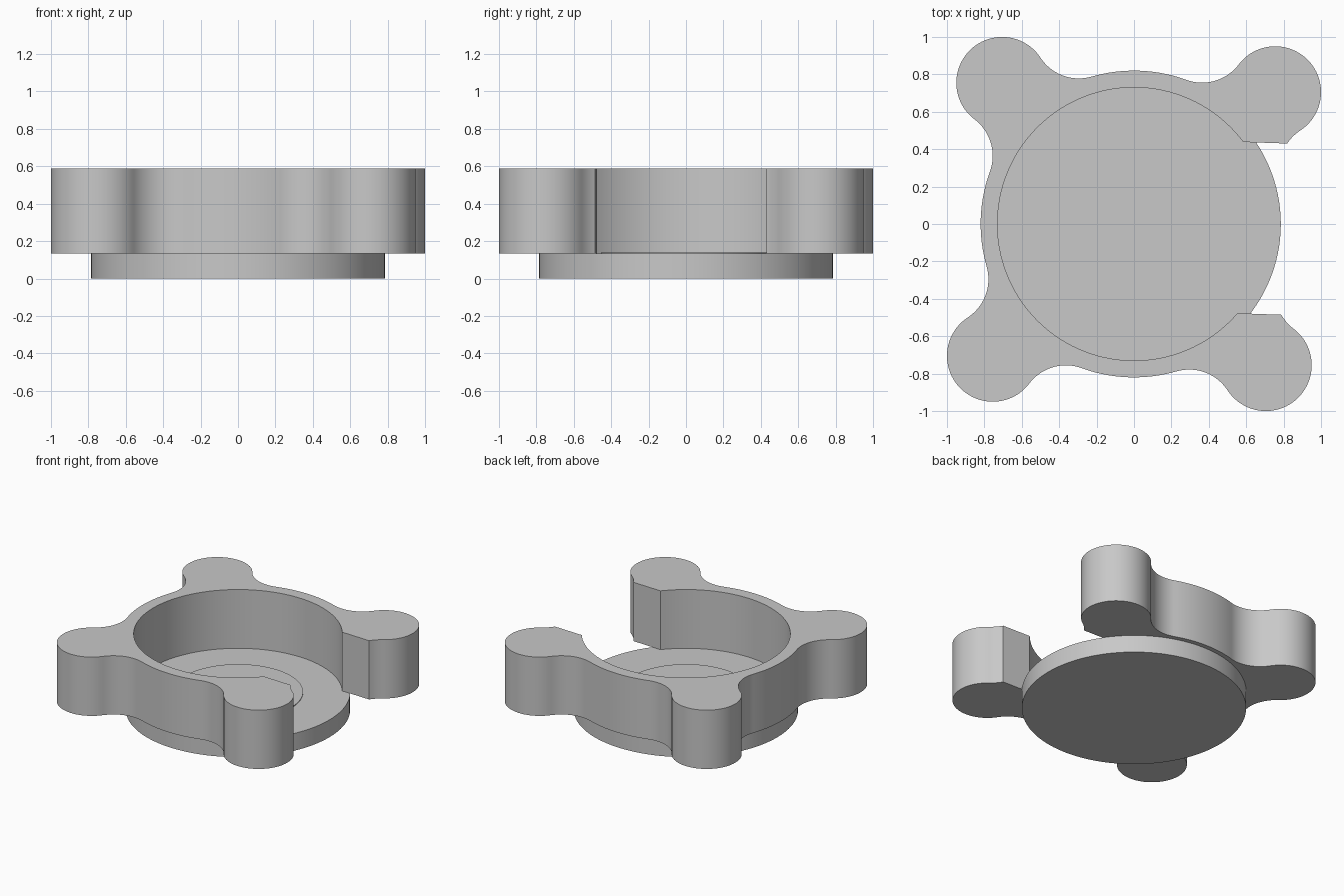
import bpy, bmesh
from math import sin, cos, tau, pi, radians, sqrt, asin, acos, atan2

cube = bpy.data.objects.get("Cube")
if cube:
    bpy.data.objects.remove(cube, do_unlink=True)

# Key dimensions
BASE_TOP, PLATE_TOP, RING_TOP = 0.134, 0.14, 0.588
R_BASE, R_PLATE, R_INNER, R_OUTER = 0.785, 0.455, 0.73, 0.82
R_LOBE, LOBE_DIST = 0.245, 1.033
GAP = 0.458               # half width of the side opening
TWIST = radians(-1.96)    # whole ring is turned slightly

grey = bpy.data.materials.new("light grey")
grey.use_nodes = True
grey.diffuse_color = (0.58, 0.58, 0.58, 1)
grey.node_tree.nodes["Principled BSDF"].inputs["Base Color"].default_value = grey.diffuse_color


def polar(r, a):
    return r * cos(a), r * sin(a)


def arc(c, r, start, end, turn, steps):
    """Arc points; turn is 1 for counter-clockwise, -1 for clockwise."""
    sweep = (turn * (end - start)) % tau
    return [(c[0] + r * cos(start + turn * sweep * i / steps),
             c[1] + r * sin(start + turn * sweep * i / steps)) for i in range(steps + 1)]


def heading(a, b):
    return atan2(b[1] - a[1], b[0] - a[0])


def extrude_outline(name, points, z0, z1):
    bm = bmesh.new()
    face = bm.faces.new([bm.verts.new((x, y, z0)) for x, y in points])
    top = bmesh.ops.extrude_face_region(bm, geom=[face])["geom"]
    moved = [v for v in top if isinstance(v, bmesh.types.BMVert)]
    bmesh.ops.translate(bm, verts=moved, vec=(0, 0, z1 - z0))
    bmesh.ops.recalc_face_normals(bm, faces=bm.faces)
    mesh = bpy.data.meshes.new(name)
    bm.to_mesh(mesh)
    bm.free()
    mesh.materials.append(grey)
    obj = bpy.data.objects.new(name, mesh)
    bpy.context.collection.objects.link(obj)
    bpy.ops.object.select_all(action="DESELECT")
    obj.select_set(True)
    bpy.context.view_layer.objects.active = obj
    bpy.ops.object.shade_smooth_by_angle(angle=radians(30))
    return obj


def circle(r, steps=128):
    return [polar(r, tau * i / steps) for i in range(steps)]


# Round base and the thin raised plate on its floor
extrude_outline("base_disc", circle(R_BASE), 0, BASE_TOP)
extrude_outline("floor_plate", circle(R_PLATE), BASE_TOP - 0.01, PLATE_TOP)

# Outer outline: lobe, fillets either side, ring arc to the next lobe
fillet_dist = R_OUTER + R_LOBE
spread = acos((fillet_dist**2 + LOBE_DIST**2 - (2 * R_LOBE)**2) / (2 * fillet_dist * LOBE_DIST))
outer = []
for k in range(4):
    a = pi / 4 + k * pi / 2
    lobe = polar(LOBE_DIST, a)
    before, after = polar(fillet_dist, a - spread), polar(fillet_dist, a + spread)
    outer += arc(before, R_LOBE, a - spread + pi, heading(before, lobe), -1, 24)[:-1]
    outer += arc(lobe, R_LOBE, heading(lobe, before), heading(lobe, after), 1, 48)[:-1]
    outer += arc(after, R_LOBE, heading(after, lobe), a + spread + pi, -1, 24)[:-1]
    outer += arc((0, 0), R_OUTER, a + spread, a + pi / 2 - spread, 1, 20)[:-1]

# Open the +x side with straight ends, then return along the inner wall
outer = [p for p in outer if p[0] < 0 or abs(p[1]) > GAP + 0.002]
fx, fy = polar(fillet_dist, pi / 4 - spread)
end_x = fx - sqrt(R_LOBE**2 - (GAP - fy)**2)
end_angle = asin(GAP / R_INNER)
inner = arc((0, 0), R_INNER, -end_angle, end_angle, -1, 96)
outline = [(end_x, GAP)] + outer + [(end_x, -GAP)] + inner
turned = [(x * cos(TWIST) - y * sin(TWIST), x * sin(TWIST) + y * cos(TWIST)) for x, y in outline]
extrude_outline("lobed_ring", turned, BASE_TOP, RING_TOP)
